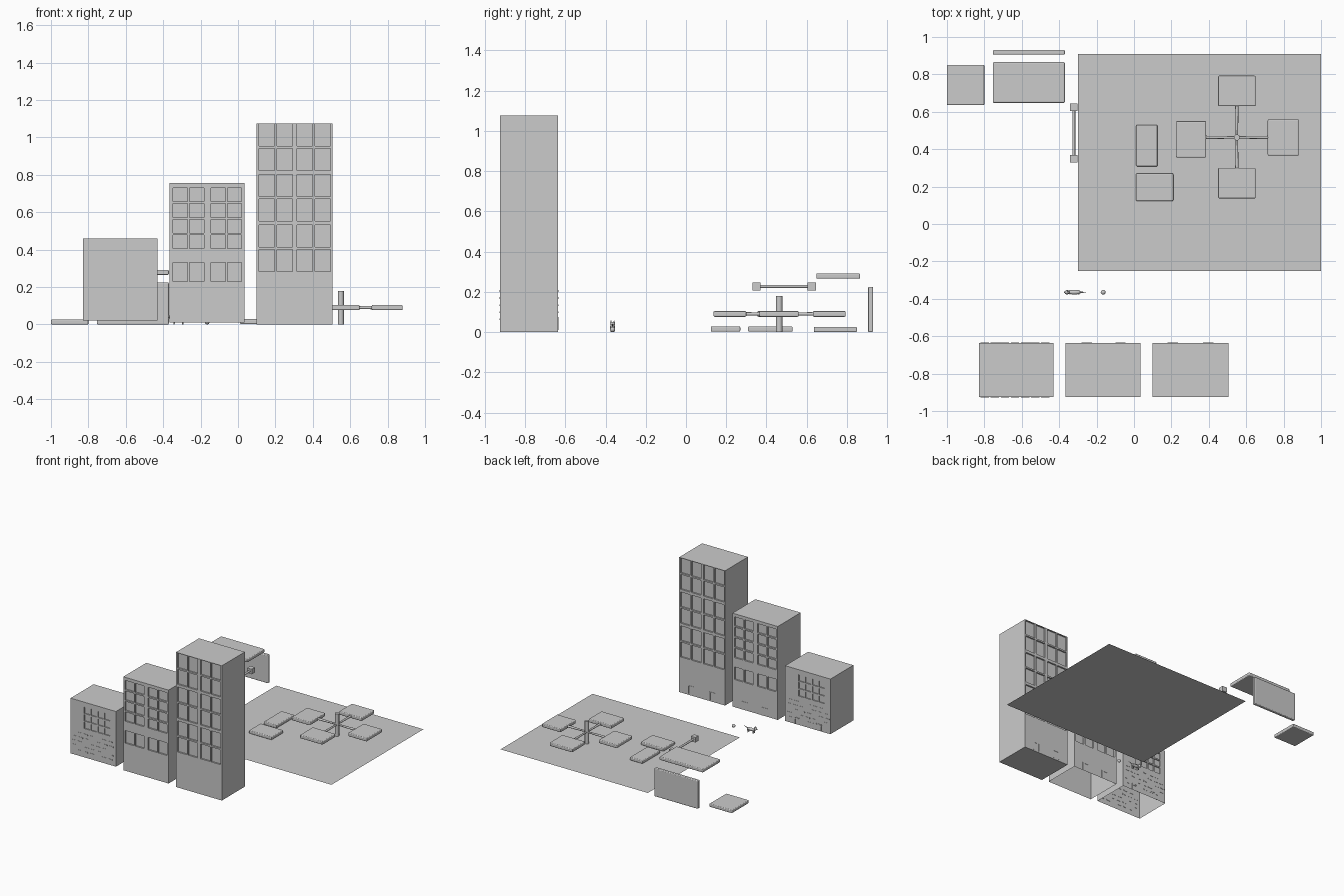
import bpy, bmesh, math
from mathutils import Vector, Matrix

if "Cube" in bpy.data.objects:
    bpy.data.objects.remove(bpy.data.objects["Cube"])


def mesh_object(name, bm):
    me = bpy.data.meshes.new(name)
    bm.to_mesh(me)
    bm.free()
    ob = bpy.data.objects.new(name, me)
    bpy.context.collection.objects.link(ob)
    return ob


def add_box(bm, x0, x1, y0, y1, z0, z1):
    m = Matrix.LocRotScale(((x0 + x1) / 2, (y0 + y1) / 2, (z0 + z1) / 2), None,
                           (x1 - x0, y1 - y0, z1 - z0))
    bmesh.ops.create_cube(bm, size=1, matrix=m)


def slab(name, dims, bevel=0.006):
    bm = bmesh.new()
    add_box(bm, *dims)
    ob = mesh_object(name, bm)
    if bevel:
        mod = ob.modifiers.new("round", 'BEVEL')
        mod.width, mod.segments = bevel, 3
    return ob


def add_rod(bm, a, b, r0, r1=None, sides=12):
    a, b = Vector(a), Vector(b)
    d = b - a
    m = Matrix.Translation((a + b) / 2) @ d.to_track_quat('Z', 'Y').to_matrix().to_4x4()
    bmesh.ops.create_cone(bm, cap_ends=True, segments=sides, radius1=r0,
                          radius2=r0 if r1 is None else r1, depth=d.length, matrix=m)


def add_ball(bm, c, s):
    bmesh.ops.create_uvsphere(bm, u_segments=16, v_segments=10, radius=1,
                              matrix=Matrix.LocRotScale(c, None, s))


def smooth(ob):
    for p in ob.data.polygons:
        p.use_smooth = len(p.vertices) <= 4


# ---------- buildings: box body with recessed panes on front and back ----------
Y0, Y1 = -0.925, -0.635


def building(name, x0, x1, z0, z1, panes, depth, open_base):
    body = slab(name, (x0, x1, Y0, Y1, z0, z1), 0)
    bm = bmesh.new()
    for a, b, c, d in panes:
        add_box(bm, x0 + a, x0 + b, Y0 - 0.02, Y0 + depth, c, d)
        add_box(bm, x1 - b, x1 - a, Y1 - depth, Y1 + 0.02, c, d)
    cutter = mesh_object(name + "_cutter", bm)
    cutter.hide_render = True
    mod = body.modifiers.new("panes", 'BOOLEAN')
    mod.operation, mod.solver, mod.object = 'DIFFERENCE', 'EXACT', cutter
    bpy.context.view_layer.update()
    cut = bpy.data.meshes.new_from_object(
        body.evaluated_get(bpy.context.evaluated_depsgraph_get()))
    body.modifiers.clear()
    body.data = cut
    bpy.data.objects.remove(cutter)
    if open_base:
        bm = bmesh.new()
        bm.from_mesh(cut)
        base = [f for f in bm.faces if f.normal.z < -0.9 and f.calc_center_median().z < z0 + 1e-4]
        bmesh.ops.delete(bm, geom=base, context='FACES')
        bm.to_mesh(cut)
        bm.free()


def grid(x, z, w, h, nx, nz, gap):
    return [(x + i * (w + gap), x + i * (w + gap) + w, z + j * (h + gap), z + j * (h + gap) + h)
            for i in range(nx) for j in range(nz)]


# tall block: three storeys, two four-pane windows each
panes = []
for storey in (0.283, 0.553, 0.823):
    for wx in (0.012, 0.215):
        panes += grid(wx, storey, 0.084, 0.118, 2, 2, 0.012)
building("tall_building", 0.10, 0.505, 0, 1.075, panes, 0.012, False)

# middle block: paired columns of small panes and a lower pair of windows
panes = []
for wx in (0.017, 0.220):
    panes += grid(wx, 0.405, 0.077, 0.073, 2, 4, 0.011)
    panes += grid(wx, 0.23, 0.077, 0.10, 2, 1, 0.011)
building("middle_building", -0.365, 0.035, 0.01, 0.755, panes, 0.012, True)

# low block: small panes above brick courses
panes = grid(0.12, 0.25, 0.05, 0.05, 4, 3, 0.01)
building("low_building", -0.83, -0.43, 0.02, 0.46, panes, 0.008, True)

# scattered raised bricks on the low block
bm = bmesh.new()
for row in range(5):
    for col in range(7):
        if (row * 3 + col) % 4 == 0:
            continue
        x = -0.82 + col * 0.054 + (row % 2) * 0.01
        z = 0.06 + row * 0.035
        for y in (Y0, Y1):
            add_box(bm, x, x + 0.034, y - 0.002, y + 0.002, z, z + 0.008)
mesh_object("brick_courses", bm)

# door frames along the back of each block
bm = bmesh.new()
for x in (-0.75, -0.57, -0.28, -0.10, 0.18, 0.37):
    z = 0.02 if x < -0.4 else 0.01
    for dx in (0, 0.05):
        add_box(bm, x + dx, x + dx + 0.005, Y1 - 0.002, Y1 + 0.002, z, 0.075)
    add_box(bm, x, x + 0.055, Y1 - 0.002, Y1 + 0.002, 0.07, 0.075)
mesh_object("door_frames", bm)

# ---------- park floor ----------
bm = bmesh.new()
bm.faces.new([bm.verts.new(v) for v in
              ((-0.30, -0.25, 0), (1, -0.25, 0), (1, 0.91, 0), (-0.30, 0.91, 0))])
mesh_object("park_floor", bm)

# ---------- loose slabs ----------
slab("stool_slab", (-1.0, -0.80, 0.635, 0.85, 0, 0.026))
slab("bench_seat", (-0.755, -0.37, 0.648, 0.865, 0.265, 0.292))
slab("bench_back", (-0.755, -0.37, 0.905, 0.93, 0, 0.225))
slab("ground_slab_long", (0.012, 0.125, 0.308, 0.53, 0.002, 0.028))
slab("ground_slab_wide", (0.01, 0.21, 0.123, 0.27, 0.002, 0.028))

# ---------- bar with block ends ----------
bm = bmesh.new()
for y in (0.35, 0.625):
    add_box(bm, -0.342, -0.302, y - 0.02, y + 0.02, 0.207, 0.247)
mesh_object("bar_end_blocks", bm)
bm = bmesh.new()
add_rod(bm, (-0.322, 0.36, 0.227), (-0.322, 0.615, 0.227), 0.008)
smooth(mesh_object("bar", bm))

# ---------- roundabout ----------
C = Vector((0.55, 0.463, 0.09))
bm = bmesh.new()
add_rod(bm, (C.x, C.y, 0), (C.x, C.y, 0.178), 0.016, sides=20)
smooth(mesh_object("roundabout_post", bm))
bm = bmesh.new()
for dx, dy in ((0.17, 0), (-0.17, 0), (0, 0.17), (0, -0.17)):
    add_rod(bm, C, C + Vector((dx, dy, 0)), 0.006, 0.009)
smooth(mesh_object("roundabout_arms", bm))
for i, (x0, x1, y0, y1) in enumerate(((0.225, 0.385, 0.355, 0.55), (0.715, 0.88, 0.365, 0.56),
                                      (0.45, 0.65, 0.63, 0.793), (0.45, 0.65, 0.137, 0.30))):
    slab(f"roundabout_seat_{i + 1}", (x0, x1, y0, y1, 0.076, 0.104))

# ---------- small animal and ball ----------
Y = -0.365
bm = bmesh.new()
add_ball(bm, (-0.318, Y, 0.027), (0.036, 0.012, 0.012))
add_ball(bm, (-0.358, Y, 0.040), (0.013, 0.012, 0.011))
add_ball(bm, (-0.369, Y, 0.037), (0.005, 0.005, 0.004))
for s in (-1, 1):
    add_rod(bm, (-0.355, Y + s * 0.007, 0.046), (-0.355, Y + s * 0.008, 0.058), 0.005, 0.0008)
    for x in (-0.342, -0.295):
        add_rod(bm, (x, Y + s * 0.007, 0), (x, Y + s * 0.007, 0.026), 0.0035, 0.005)
add_rod(bm, (-0.288, Y, 0.030), (-0.258, Y, 0.040), 0.0035, 0.002)
smooth(mesh_object("animal", bm))
bm = bmesh.new()
add_ball(bm, (-0.165, Y, 0.013), (0.013, 0.013, 0.013))
smooth(mesh_object("play_ball", bm))
